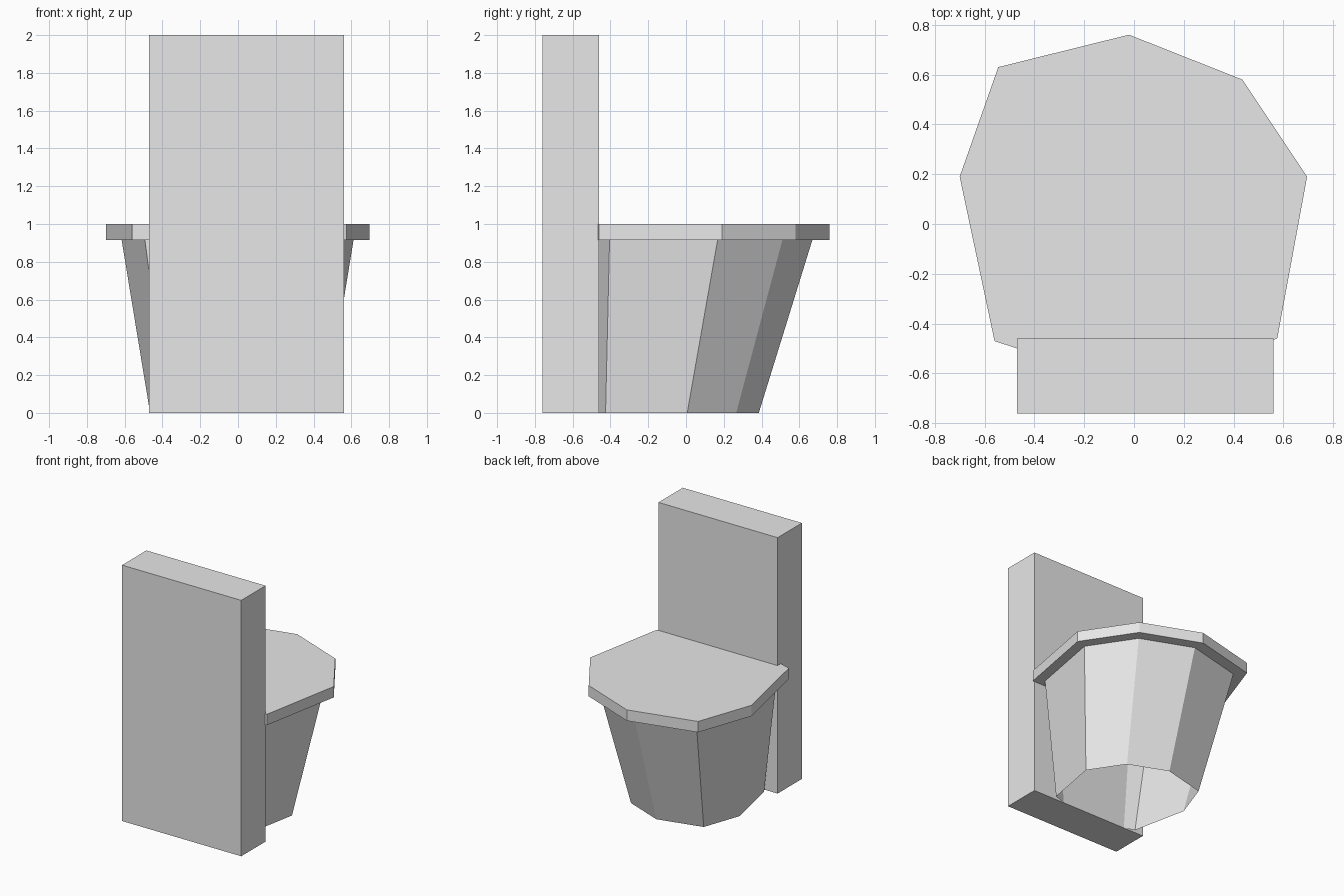
import bpy, bmesh

if "Cube" in bpy.data.objects:
    bpy.data.objects.remove(bpy.data.objects["Cube"])

grey = bpy.data.materials.new("light_grey")
grey.diffuse_color = (0.8, 0.8, 0.8, 1)
grey.use_nodes = True
grey.node_tree.nodes["Principled BSDF"].inputs["Base Color"].default_value = grey.diffuse_color


def finish(name, bm):
    bmesh.ops.recalc_face_normals(bm, faces=bm.faces)
    mesh = bpy.data.meshes.new(name)
    bm.to_mesh(mesh)
    bm.free()
    mesh.materials.append(grey)
    obj = bpy.data.objects.new(name, mesh)
    bpy.context.collection.objects.link(obj)
    return obj


# Tall upright back slab
bm = bmesh.new()
bmesh.ops.create_cube(bm, size=1)
for v in bm.verts:
    v.co.x = v.co.x * 1.03 + 0.045
    v.co.y = v.co.y * 0.30 - 0.61
    v.co.z = v.co.z * 2 + 1
finish("back_slab", bm)

# Lid and tapered bowl: one irregular eight-sided outline, stacked in rings
outline = [(-0.56, -0.47), (0.0, -0.655), (0.575, -0.46), (0.695, 0.19),
           (0.435, 0.58), (-0.02, 0.76), (-0.545, 0.63), (-0.70, 0.19)]
# height, scale, shift in y
levels = [(1.0, 1.0, 0), (0.915, 1.0, 0), (0.915, 0.88, 0), (0.0, 0.665, -0.12)]
bm = bmesh.new()
rings = [[bm.verts.new((x * s, y * s + dy, z)) for x, y in outline]
         for z, s, dy in levels]
bm.faces.new(rings[0])
n = len(outline)
for a, b in zip(rings, rings[1:]):
    for i in range(n):
        j = (i + 1) % n
        bm.faces.new((a[i], b[i], b[j], a[j]))
# the underside of the bowl stays open
finish("seat_bowl", bm)
